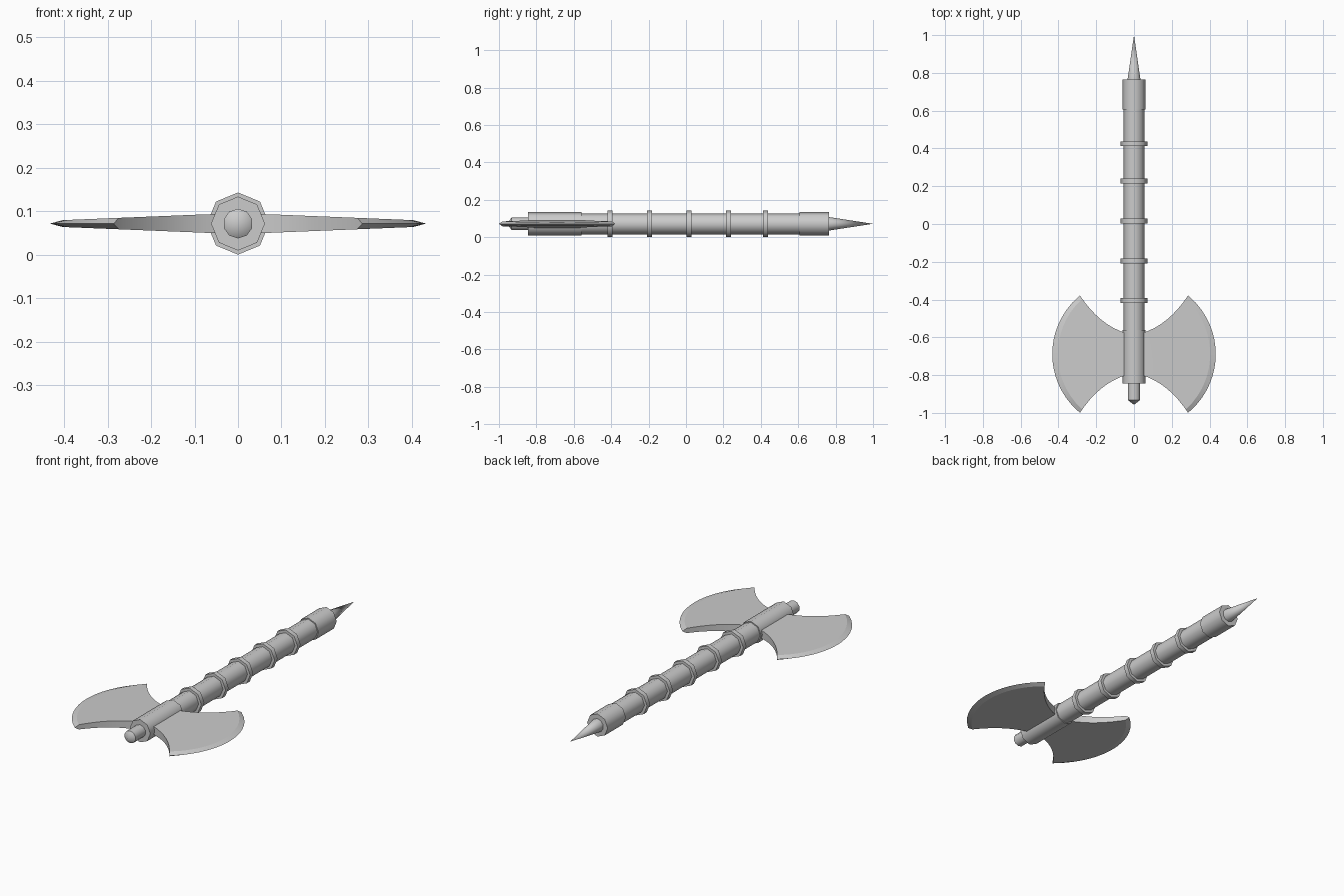
import bpy, bmesh, math

if "Cube" in bpy.data.objects:
    bpy.data.objects.remove(bpy.data.objects["Cube"])

CZ = 0.0715          # height of the handle axis
BLADE_Y = -0.689     # centre line of the axe blades


def finish(name, bm, angle):
    bmesh.ops.remove_doubles(bm, verts=bm.verts, dist=1e-5)
    bmesh.ops.recalc_face_normals(bm, faces=bm.faces)
    me = bpy.data.meshes.new(name)
    bm.to_mesh(me)
    bm.free()
    for p in me.polygons:
        p.use_smooth = True
    me.set_sharp_from_angle(angle=math.radians(angle))
    ob = bpy.data.objects.new(name, me)
    bpy.context.collection.objects.link(ob)
    return ob


def turned(name, profile, sides=8):
    """Revolve (y, radius) points around the handle axis."""
    bm = bmesh.new()
    rings = []
    for y, r in profile:
        if r == 0:
            rings.append([bm.verts.new((0, y, CZ))])
        else:
            rings.append([bm.verts.new((r * math.sin(2 * math.pi * i / sides), y,
                                        CZ + r * math.cos(2 * math.pi * i / sides)))
                          for i in range(sides)])
    for a, b in zip(rings, rings[1:]):
        for i in range(sides):
            j = (i + 1) % sides
            if len(b) == 1:
                bm.faces.new((a[i], a[j], b[0]))
            else:
                bm.faces.new((a[i], a[j], b[j], b[i]))
    for ring in (rings[0], rings[-1]):
        if len(ring) > 1:
            bm.faces.new(ring)
    return finish(name, bm, 50)


# Handle, end cap, spike, blade socket and pommel
turned("handle", [(-0.60, 0.056), (0.65, 0.056)])
turned("end_cap", [(0.607, 0.062), (0.764, 0.062)])
turned("spike", [(0.75, 0.036), (0.764, 0.036), (1.0, 0)], 10)
turned("blade_socket", [(-0.56, 0.062), (-0.845, 0.062)])
turned("pommel", [(-0.83, 0.034), (-0.932, 0.034), (-0.957, 0)], 10)

# Grip rings
for i, y in enumerate((0.425, 0.227, 0.016, -0.196, -0.406)):
    turned(f"grip_ring_{i + 1}", [(y - 0.013, 0.0715), (y + 0.013, 0.0715)])


# Axe blades: columns from root to cutting edge
def bezier(a, b, c, t):
    return a * (1 - t) ** 2 + 2 * b * t * (1 - t) + c * t * t


def blade(name, side):
    bm = bmesh.new()
    steps, rows = 8, 16
    R, half, sag = 0.403, 0.311, 0.142
    ts = [i / steps for i in range(steps)] + [0.94, 1.0]
    layers = []
    for sgn in (1, -1):
        grid = []
        for t in ts:
            bx = bezier(0.04, 0.185, 0.286, t)
            h = bezier(0.11, 0.155, half, t)
            k = t if t < 0.9 else (0.88 if t < 1 else 1)
            col = []
            for j in range(rows + 1):
                v = 2 * j / rows - 1
                arc = math.sqrt(R * R - (half * v) ** 2) - math.sqrt(R * R - half * half)
                x = bx + k * arc
                th = 0 if t == 1 else 0.022 - 0.014 * max(0, x - 0.055) / 0.345
                col.append(bm.verts.new((side * x, BLADE_Y + h * v, CZ + sgn * th)))
            grid.append(col)
        for a, b in zip(grid, grid[1:]):
            for j in range(rows):
                bm.faces.new((a[j], b[j], b[j + 1], a[j + 1]))
        layers.append(grid)
    top, bot = layers
    # concave side walls and root
    for i in range(len(ts) - 1):
        for j in (0, rows):
            bm.faces.new((top[i][j], top[i + 1][j], bot[i + 1][j], bot[i][j]))
    for j in range(rows):
        bm.faces.new((top[0][j], top[0][j + 1], bot[0][j + 1], bot[0][j]))
    return finish(name, bm, 10)


blade("blade_left", -1)
blade("blade_right", 1)
